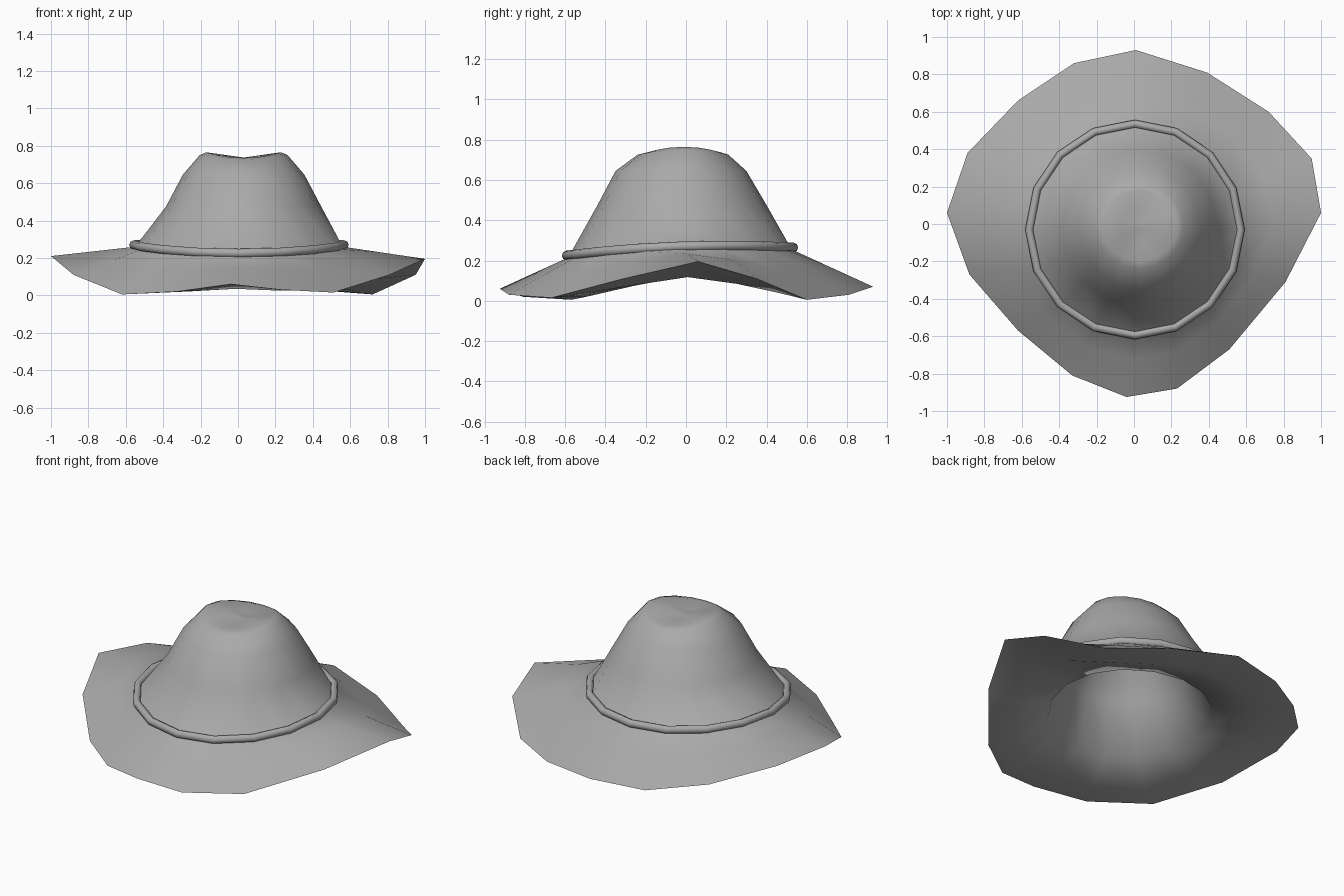
import bpy, bmesh, math

old = bpy.data.objects.get("Cube")
if old:
    bpy.data.objects.remove(old, do_unlink=True)

felt = bpy.data.materials.new("grey_felt")
felt.use_nodes = True
grey = (0.4, 0.4, 0.4, 1)
felt.diffuse_color = grey
felt.node_tree.nodes["Principled BSDF"].inputs["Base Color"].default_value = grey

# wavy brim edge, anticlockwise from the left side
RIM = [(1, .06, .195), (.95, .35, .11), (.72, .6, .005), (.39, .81, .03),
       (.01, .93, .07), (-.32, .86, .06), (-.62, .66, .1), (-.89, .38, .18),
       (-1, .06, .21), (-.88, -.27, .11), (-.62, -.57, .005), (-.33, -.81, .02),
       (-.04, -.925, .06), (.23, -.88, .03), (.51, -.67, .015), (.81, -.31, .11)]
ANGLES = [2 * math.pi * k / len(RIM) for k in range(len(RIM))]

# crown rings: centre x, centre y, radius x, radius y, height, saddle
CROWN = [(.03, -.01, .01, .01, .738, 0), (.03, -.01, .1, .1, .738, .013),
         (.03, -.01, .2, .19, .75, .015), (.03, -.015, .235, .225, .738, .012),
         (.03, -.025, .325, .325, .645, 0), (.03, -.02, .415, .42, .475, 0)]


def seat(a):
    """Height of the line where crown and brim meet."""
    return .2575 + .02 * math.sin(a) + .0125 * math.cos(2 * a)


def ring(cx, cy, rx, ry, z, saddle):
    return [(cx + rx * math.cos(a), cy + ry * math.sin(a), z + saddle * math.cos(2 * a))
            for a in ANGLES]


def base(r, drop):
    return [(.005 + r * math.cos(a), -.03 + r * math.sin(a), seat(a) - drop) for a in ANGLES]


def loft(name, rings, caps=False, closed=False):
    """Skin a series of rings with quads."""
    bm = bmesh.new()
    loops = [[bm.verts.new(p) for p in r] for r in rings]
    pairs = list(zip(loops, loops[1:]))
    if closed:
        pairs.append((loops[-1], loops[0]))
    for lo, hi in pairs:
        n = len(lo)
        for i in range(n):
            j = (i + 1) % n
            bm.faces.new((lo[i], lo[j], hi[j], hi[i]))
    if caps:
        bm.faces.new(loops[0])
        bm.faces.new(loops[-1])
    bmesh.ops.recalc_face_normals(bm, faces=bm.faces)
    mesh = bpy.data.meshes.new(name)
    bm.to_mesh(mesh)
    bm.free()
    mesh.materials.append(felt)
    ob = bpy.data.objects.new(name, mesh)
    bpy.context.collection.objects.link(ob)
    bpy.ops.object.select_all(action='DESELECT')
    ob.select_set(True)
    bpy.context.view_layer.objects.active = ob
    bpy.ops.object.shade_smooth_by_angle(angle=math.radians(50))


# hat body: a thick shell whose brim tapers to a thin edge
outer = [ring(*c) for c in CROWN]
inner = [ring(cx, cy, rx - .08, ry - .08, z - .1, s) for cx, cy, rx, ry, z, s in CROWN[2:]]
foot = base(.555, .01)
middle = [tuple(p + .42 * (q - p) for p, q in zip(f, r)) for f, r in zip(foot, RIM)]
under = [(x, y, z - .115) for x, y, z in middle]
loft("hat_body", outer + [foot, middle, RIM, under, base(.465, .13)] + inner[::-1], caps=True)

# hat band: tube following the foot of the crown
SIDES = 8
tube = []
for k in range(SIDES):
    t = 2 * math.pi * k / SIDES
    r = .565 + .022 * math.cos(t)
    tube.append([(.005 + r * math.cos(a), -.03 + r * math.sin(a), seat(a) + .024 * math.sin(t))
                 for a in ANGLES])
loft("hat_band", tube, closed=True)
